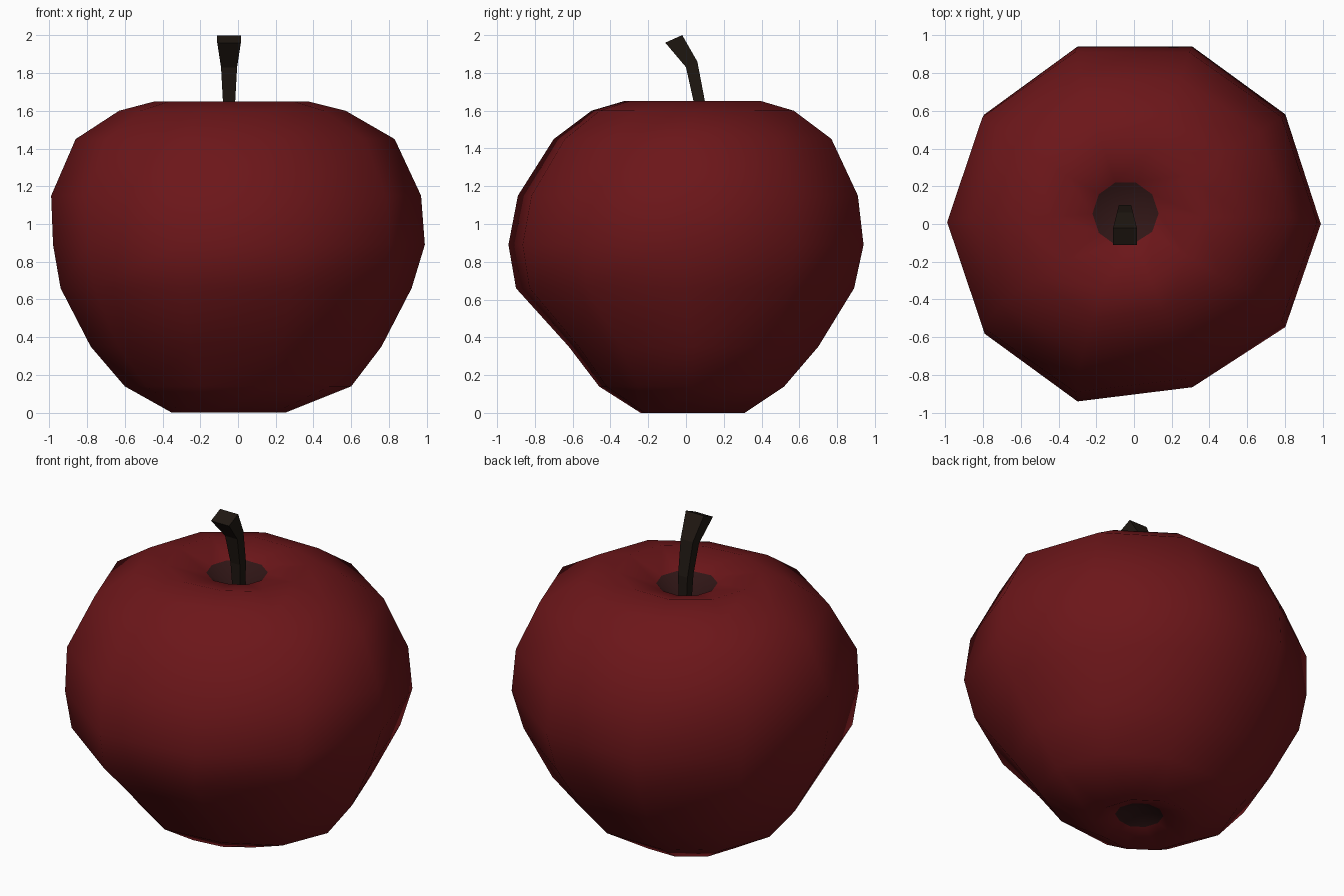
import bpy, bmesh, math

if "Cube" in bpy.data.objects:
    bpy.data.objects.remove(bpy.data.objects["Cube"])


def material(name, color):
    m = bpy.data.materials.new(name)
    m.diffuse_color = (*color, 1)
    m.use_nodes = True
    m.node_tree.nodes["Principled BSDF"].inputs["Base Color"].default_value = m.diffuse_color
    return m


def loft(name, rings, mats, caps):
    """Skin a stack of rings; caps are the two end points, or None for flat ends."""
    bm = bmesh.new()
    loops = [[bm.verts.new(p) for p in ring] for ring in rings]
    n = len(loops[0])
    for a, b in zip(loops, loops[1:]):
        for i in range(n):
            j = (i + 1) % n
            bm.faces.new((a[i], a[j], b[j], b[i]))
    for end, loop in enumerate((loops[0], loops[-1])):
        if caps is None:
            bm.faces.new(loop)
            continue
        tip = bm.verts.new(caps[end])
        for i in range(n):
            f = bm.faces.new((loop[i], loop[(i + 1) % n], tip))
            f.material_index = 1
    bmesh.ops.recalc_face_normals(bm, faces=bm.faces[:])
    me = bpy.data.meshes.new(name)
    bm.to_mesh(me)
    bm.free()
    for m in mats:
        me.materials.append(m)
    ob = bpy.data.objects.new(name, me)
    bpy.context.collection.objects.link(ob)
    return ob


red = material("red_skin", (0.15, 0.008, 0.01))
dark = material("dark_hollow", (0.03, 0.008, 0.008))
brown = material("stem_brown", (0.014, 0.009, 0.006))

# Fruit body: ten-sided rings given as z, x min, x max, y min, y max
profile = [
    (0.06, -0.16, 0.12, -0.11, 0.15),
    (0.00, -0.35, 0.25, -0.24, 0.31),
    (0.14, -0.60, 0.60, -0.46, 0.52),
    (0.35, -0.78, 0.76, -0.62, 0.70),
    (0.66, -0.94, 0.92, -0.90, 0.89),
    (0.89, -0.98, 0.99, -0.94, 0.94),
    (1.15, -0.99, 0.97, -0.89, 0.91),
    (1.45, -0.86, 0.83, -0.70, 0.77),
    (1.60, -0.63, 0.57, -0.50, 0.57),
    (1.65, -0.44, 0.37, -0.33, 0.40),
    (1.59, -0.22, 0.13, -0.11, 0.22),
]
rings = []
for z, x0, x1, y0, y1 in profile:
    ring = []
    for i in range(10):
        a = math.tau * i / 10
        # the front right side is slightly flattened
        k = {8: 0.92, 9: 0.94}.get(i, 1.0)
        ring.append(((x0 + x1) / 2 + (x1 - x0) / 2 * math.cos(a),
                     (y0 + y1) / 2 + (y1 - y0) / 2 * k * math.sin(a) / math.sin(math.radians(72)),
                     z))
    rings.append(ring)
body = loft("apple_body", rings, [red, dark], [(-0.02, 0.02, 0.12), (-0.04, 0.06, 1.46)])
for p in body.data.polygons:
    p.use_smooth = True

# Stem: four-sided, bent forward, widening to the tip
# x min, x max, front y and z, back y and z
stem = [
    (-0.07, -0.02, 0.05, 1.43, 0.10, 1.43),
    (-0.08, -0.015, 0.04, 1.65, 0.10, 1.65),
    (-0.09, -0.005, 0.00, 1.83, 0.06, 1.86),
    (-0.11, 0.015, -0.11, 1.96, -0.02, 2.00),
]
loft("stem", [[(x0, yf, zf), (x1, yf, zf), (x1, yb, zb), (x0, yb, zb)]
              for x0, x1, yf, zf, yb, zb in stem], [brown], None)
